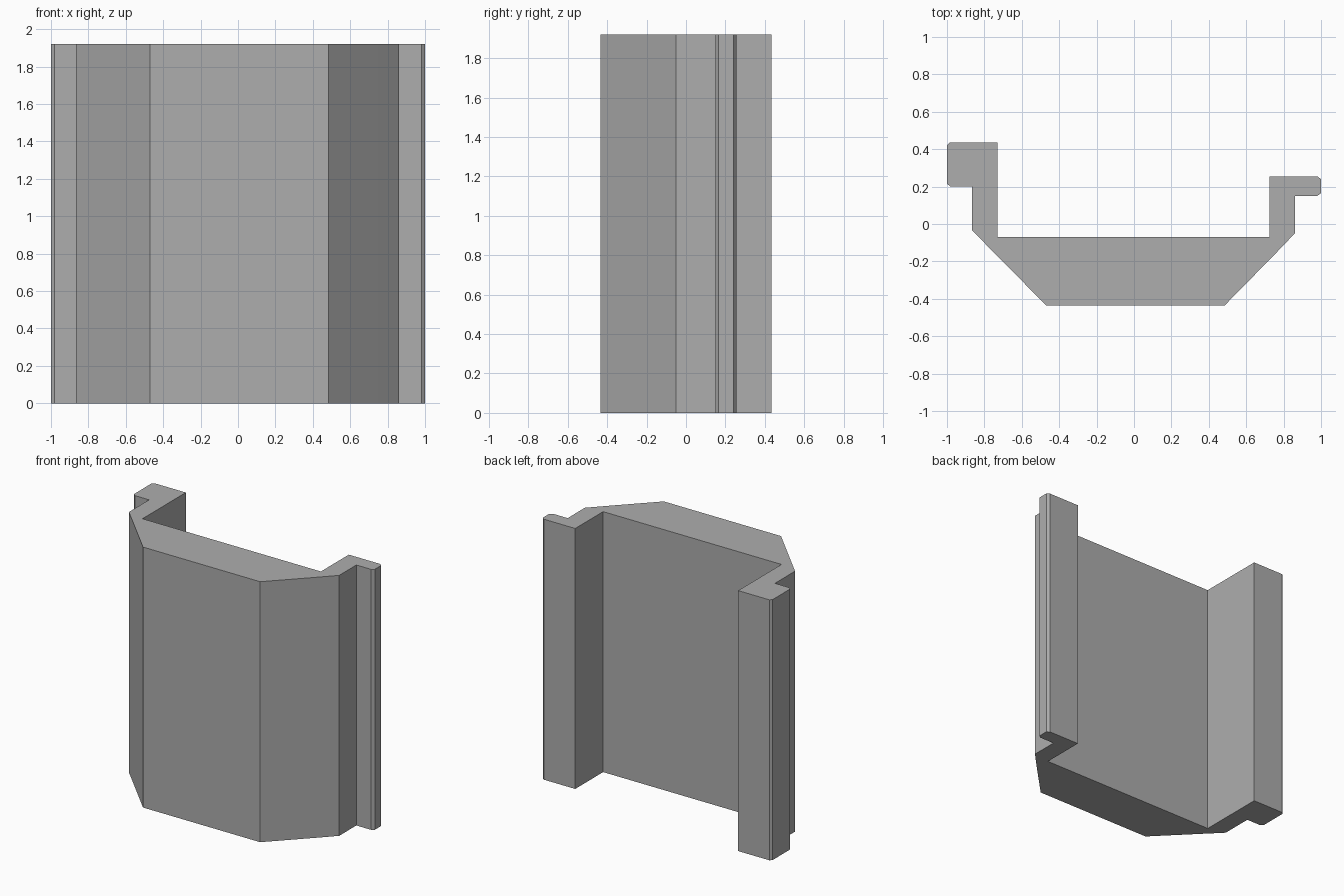
import bpy, bmesh

HEIGHT = 1.92

cube = bpy.data.objects.get("Cube")
if cube:
    bpy.data.objects.remove(cube, do_unlink=True)

# Plain grey finish
grey = bpy.data.materials.new("grey")
grey.use_nodes = True
colour = (0.42, 0.42, 0.42, 1)
grey.diffuse_color = colour
grey.node_tree.nodes["Principled BSDF"].inputs["Base Color"].default_value = colour

# Cross-section: front with slanted corners, a small right flange, a deep left flange
front = [(-0.47, -0.435), (0.485, -0.435), (0.75, -0.165), (0.86, -0.05)]
small_flange = [(0.86, 0.15), (0.98, 0.15), (1, 0.165), (1, 0.24), (0.98, 0.255), (0.725, 0.255)]
back = [(0.725, -0.07), (-0.73, -0.07)]
deep_flange = [(-0.73, 0.435), (-0.985, 0.435), (-1, 0.42), (-1, 0.215),
               (-0.98, 0.2), (-0.865, 0.2), (-0.865, -0.035)]

# Extrude the cross-section to full height
bm = bmesh.new()
base = bm.faces.new([bm.verts.new((x, y, 0)) for x, y in front + small_flange + back + deep_flange])
top = bmesh.ops.extrude_face_region(bm, geom=[base], use_keep_orig=True)
bmesh.ops.translate(bm, vec=(0, 0, HEIGHT),
                    verts=[v for v in top["geom"] if isinstance(v, bmesh.types.BMVert)])
bmesh.ops.recalc_face_normals(bm, faces=bm.faces)

mesh = bpy.data.meshes.new("flanged_panel")
bm.to_mesh(mesh)
bm.free()
mesh.materials.append(grey)
panel = bpy.data.objects.new("flanged_panel", mesh)
bpy.context.collection.objects.link(panel)
